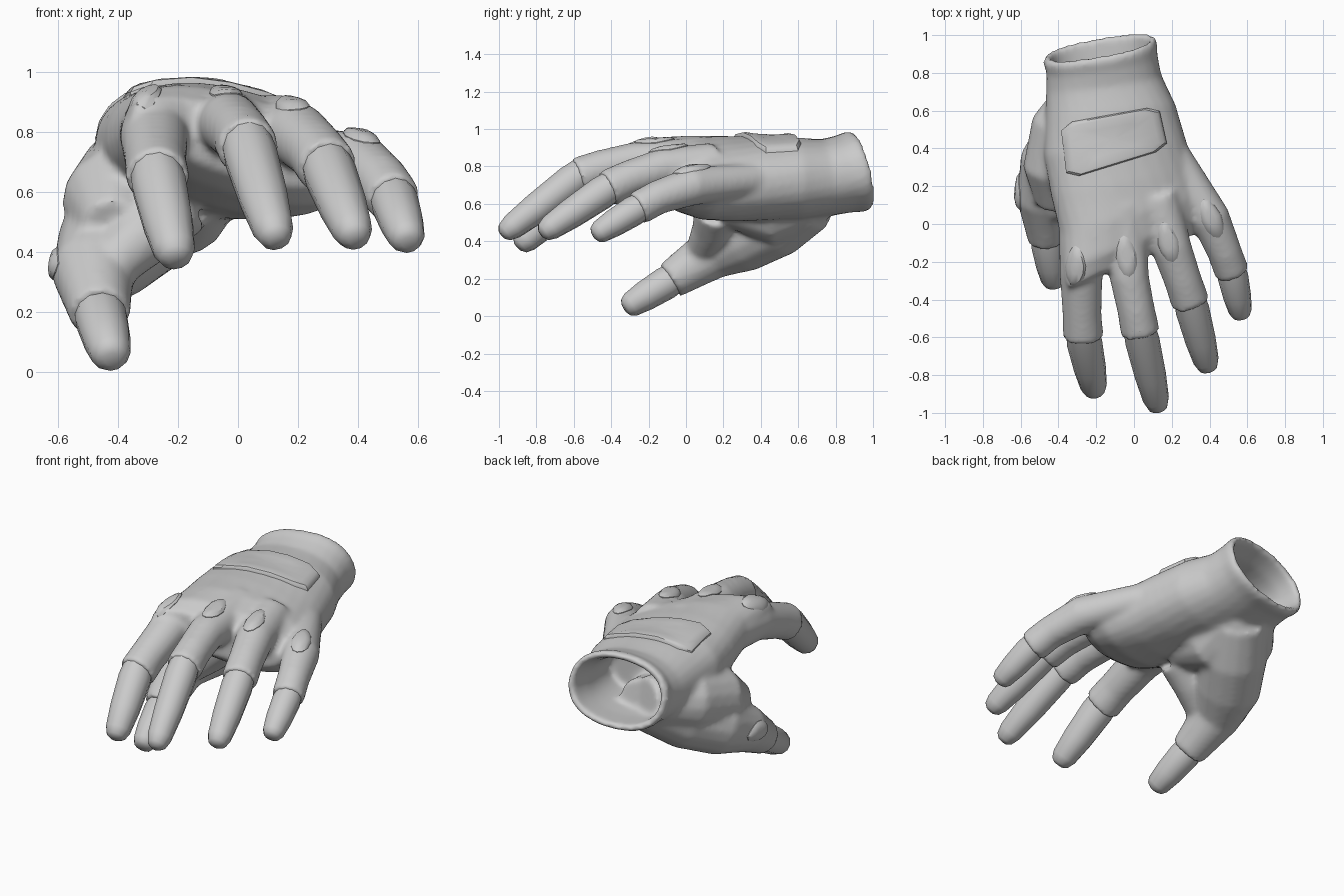
import bpy, bmesh, math
from mathutils import Vector
from mathutils.bvhtree import BVHTree

if "Cube" in bpy.data.objects:
    bpy.data.objects.remove(bpy.data.objects["Cube"])

X, Y, Z = Vector((1, 0, 0)), Vector((0, 1, 0)), Vector((0, 0, 1))
grey = bpy.data.materials.new("plain grey")
grey.diffuse_color = (0.6, 0.6, 0.6, 1)
grey.use_nodes = True
grey.node_tree.nodes["Principled BSDF"].inputs["Base Color"].default_value = grey.diffuse_color


def smooth(ob, angle):
    bpy.ops.object.select_all(action='DESELECT')
    ob.select_set(True)
    bpy.context.view_layer.objects.active = ob
    bpy.ops.object.shade_smooth_by_angle(angle=math.radians(angle))


def finish(bm, name):
    bmesh.ops.recalc_face_normals(bm, faces=bm.faces)
    me = bpy.data.meshes.new(name)
    bm.to_mesh(me)
    bm.free()
    ob = bpy.data.objects.new(name, me)
    bpy.context.collection.objects.link(ob)
    me.materials.append(grey)
    return ob


def loft(bm, rings, cap_start=True):
    """Skin over a list of point rings."""
    rows = [[bm.verts.new(p) for p in r] for r in rings]
    n = len(rows[0])
    for a, b in zip(rows, rows[1:]):
        for i in range(n):
            bm.faces.new((a[i], a[(i + 1) % n], b[(i + 1) % n], b[i]))
    if cap_start:
        bm.faces.new(rows[0])
    bm.faces.new(rows[-1][::-1])


def tube(bm, path, n=16):
    """Round tube along (point, radius) stations."""
    rings = []
    for i, (p, r) in enumerate(path):
        t = (path[min(i + 1, len(path) - 1)][0] - path[max(i - 1, 0)][0]).normalized()
        side = t.cross(Z).normalized()
        up = side.cross(t)
        rings.append([p + r * (side * math.cos(a) + up * math.sin(a))
                      for a in (math.tau * k / n for k in range(n))])
    loft(bm, rings)


def stations(*rows):
    return [(Vector(r[:3]), r[3]) for r in rows]


def section(y, cx, a, b, n=28):
    """Oval slice of the hand; tilt, height and skew follow from y."""
    t = math.radians(min(18, 17 - 24 * y))
    skew_x = .1 + .6 * max(0, .35 - y) + .25 * max(0, y - .6)
    skew_z = -min(.25, .8 * max(0, y - .58))
    cz = .735 + .2 * max(0, y - .72) + .1 * max(0, .1 - y)
    ring = []
    for k in range(n):
        c, s = math.cos(math.tau * k / n), math.sin(math.tau * k / n)
        u = a * math.copysign(abs(c) ** 0.9, c)
        v = b * math.copysign(abs(s) ** 0.9, s)
        x, z = u * math.cos(t) + v * math.sin(t), v * math.cos(t) - u * math.sin(t)
        ring.append((cx + x, y + skew_x * x + skew_z * z, cz + z))
    return ring


def digit(name, tip, *rows):
    """Glove sleeve through the stations, bare fingertip from its end to tip."""
    path = stations(*rows)
    tube(body_bm, path)
    end, r = path[-1]
    way = Vector(tip) - end
    bm = bmesh.new()
    tube(bm, [(end + way * f, r * k) for f, k in
              ((-.15, .78), (.1, .87), (.55, .79), (.86, .66), (.96, .5), (1, .25))], 12)
    smooth(finish(bm, name + "_fingertip"), 60)


# glove body: palm running up to the cuff, then folded inside to a hollow
body_bm = bmesh.new()
loft(body_bm, [section(*s) for s in (
    (-.2, -.02, .35, .10), (-.1, 0, .39, .16), (.05, -.01, .39, .2),
    (.22, -.06, .385, .215), (.4, -.1, .38, .22), (.6, -.125, .345, .22),
    (.75, -.16, .305, .205), (.85, -.17, .295, .205), (.91, -.18, .303, .215),
    (.94, -.18, .288, .202), (.93, -.18, .26, .175), (.8, -.17, .25, .16),
    (.55, -.14, .25, .14))])

# fingers and thumb
digit("index", (-.205, -.9, .37), (-.28, .1, .81, .12), (-.28, -.26, .785, .115),
      (-.275, -.48, .70, .104), (-.268, -.60, .645, .108))
digit("middle", (.13, -.985, .435), (-.06, .1, .84, .12), (-.025, -.28, .825, .105),
      (.01, -.45, .79, .1), (.035, -.58, .745, .105))
digit("ring", (.395, -.775, .44), (.12, .15, .81, .12), (.2, -.13, .79, .107),
      (.26, -.3, .735, .1), (.3, -.42, .68, .103))
digit("little", (.57, -.495, .43), (.2, .38, .73, .09), (.405, .03, .695, .105),
      (.48, -.15, .635, .092), (.52, -.26, .575, .093))
digit("thumb", (-.42, -.33, .04), (-.2, .66, .62, .17), (-.32, .48, .5, .19),
      (-.43, .3, .415, .185), (-.485, .13, .33, .14), (-.46, -.085, .19, .102))

# outer edge, heel of the thumb and web, filling thumb to palm
tube(body_bm, stations((-.24, .74, .67, .13), (-.36, .5, .62, .19),
                       (-.41, .28, .56, .18), (-.42, .1, .48, .1)))
tube(body_bm, stations((-.17, .72, .63, .13), (-.2, .45, .56, .18), (-.15, .2, .61, .12)))
tube(body_bm, stations((-.42, .09, .36, .09), (-.31, .14, .46, .11), (-.2, .17, .57, .13)))

# fuse palm, sleeves and web into one soft skin
body = finish(body_bm, "glove_body")
fuse = body.modifiers.new("fuse", 'REMESH')
fuse.mode, fuse.voxel_size = 'VOXEL', .015
relax = body.modifiers.new("relax", 'SMOOTH')
relax.factor, relax.iterations = .5, 11
bpy.context.view_layer.objects.active = body
for m in ("fuse", "relax"):
    bpy.ops.object.modifier_apply(modifier=m)
body.data.materials.clear()
body.data.materials.append(grey)
smooth(body, 50)
surface = BVHTree.FromObject(body, bpy.context.evaluated_depsgraph_get())


def pad(name, outline, layers, origin, u, v, down):
    """Raised plate laid on the glove; layers are (scale, height)."""
    mid = sum((Vector(p) for p in outline), Vector((0, 0))) / len(outline)
    rings = []
    for scale, height in layers:
        ring = []
        for p in outline:
            q = mid + (Vector(p) - mid) * scale
            hit = surface.ray_cast(origin + u * q.x + v * q.y, down)[0]
            if hit is None:
                hit = ring[-1] + down * height
            ring.append(hit - down * height)
        rings.append(ring)
    bm = bmesh.new()
    loft(bm, rings, cap_start=False)
    smooth(finish(bm, name), 35)


# large plate on the back of the hand, corners cut off
corners = [Vector(c) for c in ((-.39, .53), (.13, .625), (.18, .4), (-.355, .235))]
outline = [a.lerp(b, f) for a, b in zip(corners, corners[1:] + corners[:1])
           for f in (.12, .37, .63, .88)]
pad("back_plate", outline,
    [(1, -.02), (1, .01), (.95, .022), (.84, .024), (.5, .018), (.1, .016)], Z * 2, X, Y, -Z)

# pointed pads on the knuckles and on the outer side of the thumb
lens = [(math.cos(a) * (1 - .25 * max(0, math.sin(a))), math.sin(a))
        for a in (math.tau * k / 12 for k in range(12))]
layers = [(1, -.02), (1, .004), (.8, .014), (.4, .016)]
for name, x, y, turn in (("index", -.31, -.225, 0), ("middle", -.04, -.17, 8),
                         ("ring", .18, -.095, 14), ("little", .41, .03, 22)):
    t = math.radians(turn)
    pad(name + "_knuckle_pad", [(a * .055, b * .11) for a, b in lens], layers,
        Vector((x, y, 2)), Vector((math.cos(t), math.sin(t), 0)),
        Vector((-math.sin(t), math.cos(t), 0)), -Z)
pad("thumb_pad", [(a * .1, b * .055) for a, b in lens], layers,
    Vector((-2, .17, .36)), Y, Z, X)
